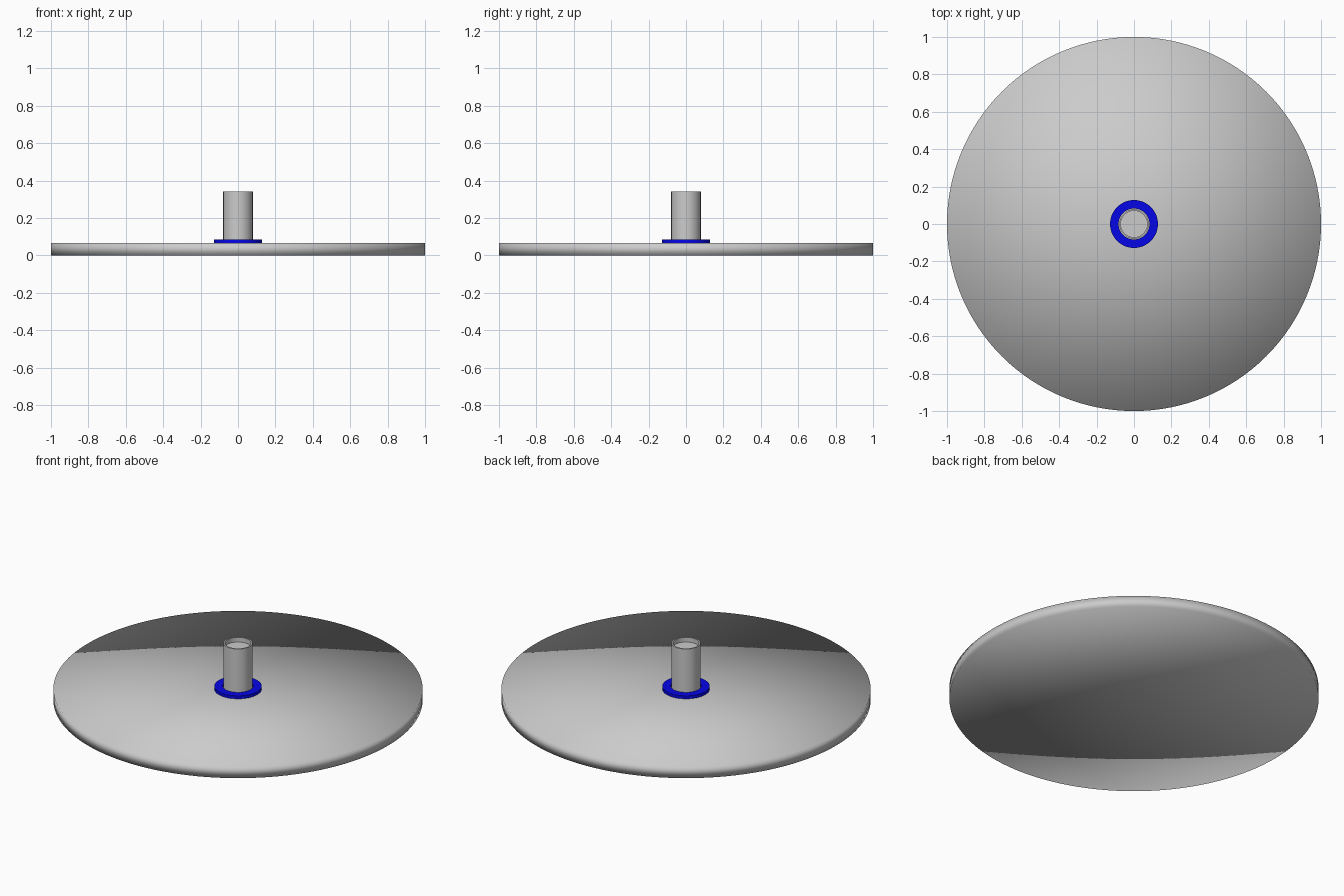
import bpy, bmesh, math

cube = bpy.data.objects.get("Cube")
if cube:
    bpy.data.objects.remove(cube, do_unlink=True)


def make_material(name, rgb):
    mat = bpy.data.materials.new(name)
    mat.use_nodes = True
    mat.diffuse_color = (*rgb, 1)
    mat.node_tree.nodes["Principled BSDF"].inputs["Base Color"].default_value = (*rgb, 1)
    return mat


def lathe(name, profile, mat, sides, closed=False, angle=None):
    """Revolve (radius, height) points about z; radius 0 makes a fan centre."""
    bm = bmesh.new()
    rings = []
    for r, z in profile:
        if r == 0:
            rings.append([bm.verts.new((0, 0, z))] * sides)
        else:
            turn = [math.tau * i / sides for i in range(sides)]
            rings.append([bm.verts.new((r * math.cos(a), r * math.sin(a), z)) for a in turn])
    pairs = list(zip(rings, rings[1:]))
    if closed:
        pairs.append((rings[-1], rings[0]))
    for low, high in pairs:
        for i in range(sides):
            j = (i + 1) % sides
            corners = dict.fromkeys((low[i], low[j], high[j], high[i]))
            bm.faces.new(list(corners))
    bmesh.ops.recalc_face_normals(bm, faces=bm.faces)
    for face in bm.faces:
        face.smooth = True
    mesh = bpy.data.meshes.new(name)
    bm.to_mesh(mesh)
    bm.free()
    mesh.materials.append(mat)
    obj = bpy.data.objects.new(name, mesh)
    bpy.context.collection.objects.link(obj)
    if angle is not None:
        bpy.ops.object.select_all(action="DESELECT")
        obj.select_set(True)
        bpy.context.view_layer.objects.active = obj
        bpy.ops.object.shade_smooth_by_angle(angle=math.radians(angle))
    return obj


grey = make_material("light_grey", (0.6, 0.6, 0.6))
blue = make_material("blue", (0.002, 0.002, 0.85))

disc_top, washer_top, tube_top = 0.067, 0.085, 0.342

# Broad disc, softly shaded across its rim
lathe("disc", [(0, 0), (1, 0), (1, disc_top), (0, disc_top)], grey, 128)

# Thin washer round the foot of the tube
lathe("washer", [(0.083, disc_top), (0.128, disc_top), (0.128, washer_top),
                 (0.083, washer_top)], blue, 48, closed=True, angle=30)

# Upright tube with a recessed cap inside its mouth
lathe("tube", [(0, disc_top - 0.01), (0.079, disc_top - 0.01), (0.079, tube_top),
               (0.071, tube_top), (0.071, tube_top - 0.028), (0, tube_top - 0.028)],
      grey, 32, angle=30)
